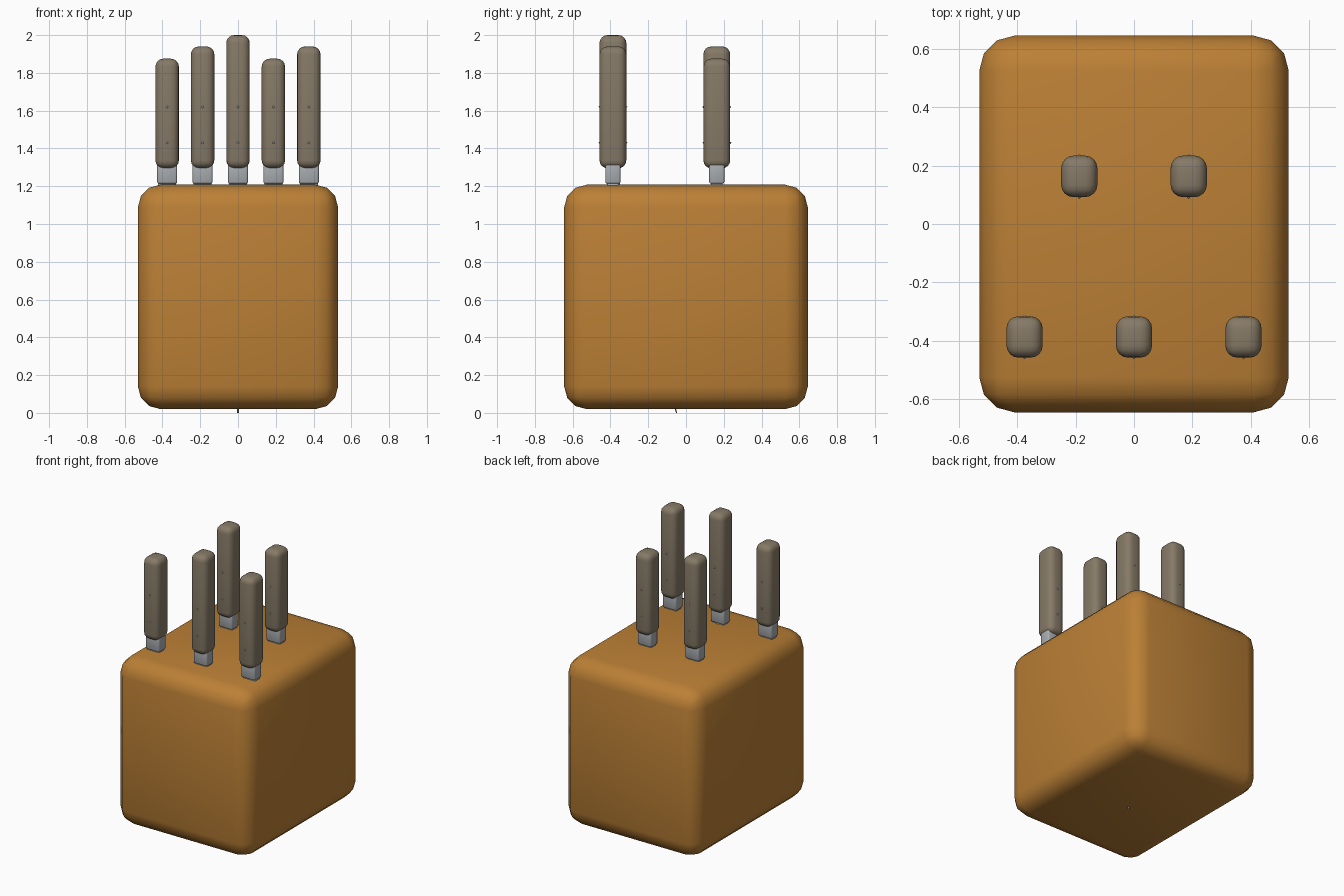
import bpy, bmesh, math
from mathutils import Matrix, Vector

if "Cube" in bpy.data.objects:
    bpy.data.objects.remove(bpy.data.objects["Cube"])


def material(name, rgb):
    m = bpy.data.materials.new(name)
    m.diffuse_color = (*rgb, 1.0)
    m.use_nodes = True
    m.node_tree.nodes["Principled BSDF"].inputs["Base Color"].default_value = m.diffuse_color
    return m


wood = material("warm wood", (0.50, 0.215, 0.036))
grip = material("grey brown handle", (0.24, 0.195, 0.135))
steel = material("steel", (0.40, 0.42, 0.44))


def finish(bm, name, mat):
    me = bpy.data.meshes.new(name)
    bmesh.ops.recalc_face_normals(bm, faces=bm.faces)
    for f in bm.faces:
        f.smooth = True
    bm.to_mesh(me)
    bm.free()
    me.materials.append(mat)
    ob = bpy.data.objects.new(name, me)
    bpy.context.collection.objects.link(ob)
    return ob


def rounded_box(name, lo, hi, radius, segments, mat):
    lo, hi = Vector(lo), Vector(hi)
    bm = bmesh.new()
    bmesh.ops.create_cube(bm, size=1, matrix=Matrix.Translation((lo + hi) / 2)
                          @ Matrix.Diagonal((*(hi - lo), 1)))
    bmesh.ops.bevel(bm, geom=bm.edges[:], offset=radius, segments=segments,
                    profile=0.5, affect='EDGES', clamp_overlap=True)
    return finish(bm, name, mat)


def rivet(name, x, y, z, depth):
    # Domed pin running through the handle from front to back
    bm = bmesh.new()
    bmesh.ops.create_uvsphere(
        bm, u_segments=12, v_segments=8, radius=1,
        matrix=Matrix.Translation((x, y, z))
        @ Matrix.Rotation(math.pi / 2, 4, 'X')
        @ Matrix.Diagonal((0.014, 0.014, depth, 1)))
    finish(bm, name, steel)


def blade(name, x, y, tip_y, tip_z):
    # Thin blade hidden in the block, tapering to a point
    bm = bmesh.new()
    profile = [(y - 0.03, 1.24), (y + 0.03, 1.24), (tip_y + 0.003, tip_z),
               (tip_y - 0.003, tip_z)]
    face = bm.faces.new([bm.verts.new((x - 0.005, py, pz)) for py, pz in profile])
    ext = bmesh.ops.extrude_face_region(bm, geom=[face])
    verts = [v for v in ext["geom"] if isinstance(v, bmesh.types.BMVert)]
    bmesh.ops.translate(bm, verts=verts, vec=(0.01, 0, 0))
    finish(bm, name, steel)


# Wooden block
rounded_box("block", (-0.53, -0.645, 0.02), (0.53, 0.645, 1.208), 0.12, 3, wood)

# Knives: x, y, handle top
FRONT, BACK = -0.387, 0.163
knives = [(-0.375, FRONT, 1.875), (0, FRONT, 2.0), (0.375, FRONT, 1.94),
          (-0.1875, BACK, 1.94), (0.1875, BACK, 1.875)]
for i, (x, y, top) in enumerate(knives, 1):
    rounded_box(f"handle_{i}", (x - 0.062, y - 0.071, 1.295),
                (x + 0.062, y + 0.071, top), 0.042, 4, grip)
    # Bolster with a narrower collar where it enters the block
    rounded_box(f"bolster_{i}", (x - 0.053, y - 0.04, 1.213),
                (x + 0.053, y + 0.04, 1.34), 0.01, 2, steel)
    rounded_box(f"collar_{i}", (x - 0.048, y - 0.03, 1.1),
                (x + 0.048, y + 0.03, 1.23), 0.008, 2, steel)
    for j, z in enumerate((1.43, 1.62), 1):
        rivet(f"rivet_{i}_{j}", x, y, z, 0.077)
    center = x == 0
    blade(f"blade_{i}", x, y, -0.05 if center else y, 0.0 if center else 0.25)
